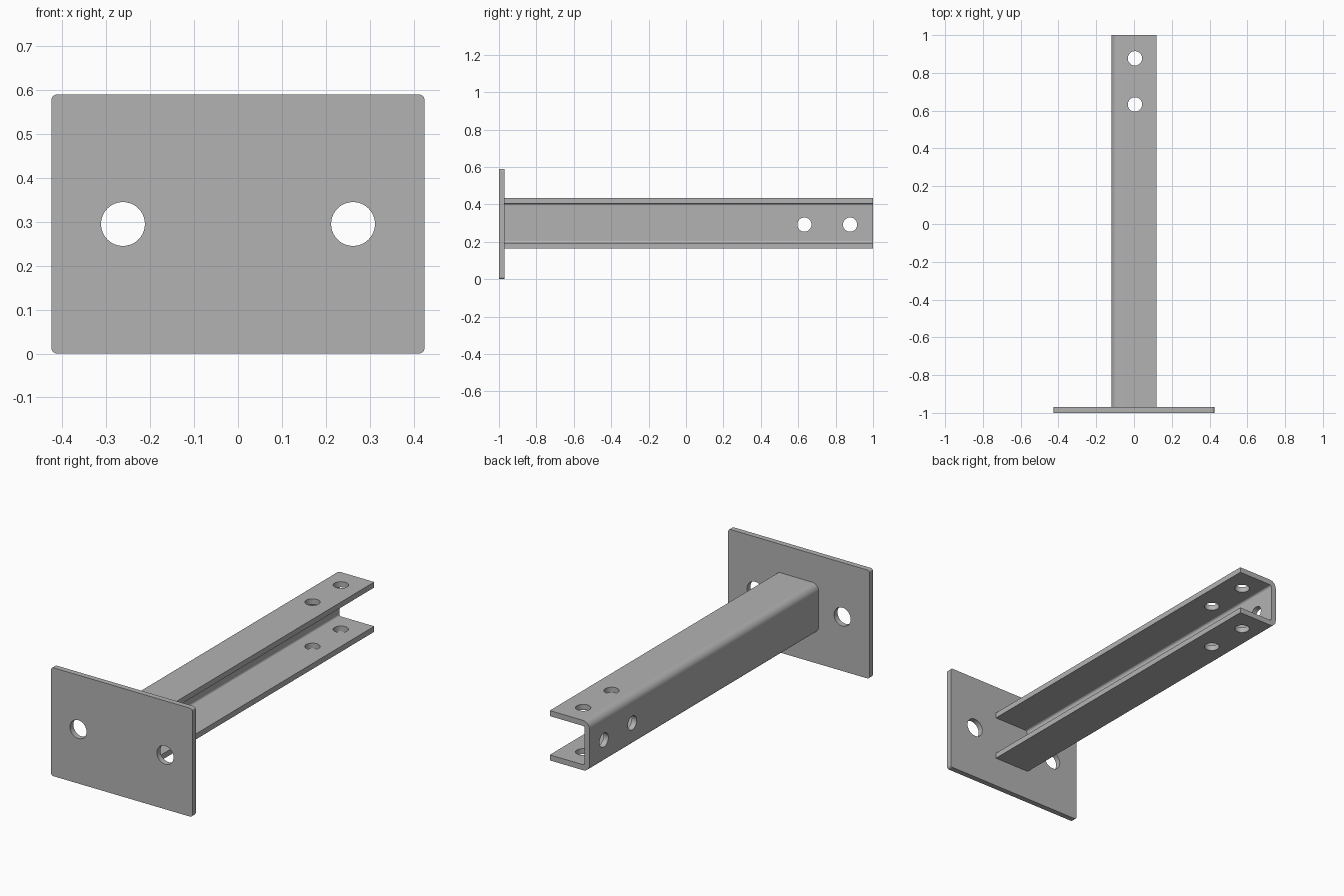
import bpy
import bmesh
import math
from mathutils import Matrix, Vector

cube = bpy.data.objects.get("Cube")
if cube:
    bpy.data.objects.remove(cube, do_unlink=True)

steel = bpy.data.materials.new("grey steel")
steel.use_nodes = True
GREY = (0.45, 0.45, 0.45, 1)
steel.diffuse_color = GREY
steel.node_tree.nodes["Principled BSDF"].inputs["Base Color"].default_value = GREY

PLATE_BACK = -0.97
CENTRE_Z = 0.295


def arc(cx, cz, radius, start, end, steps=8):
    """Points of a rounded corner, angles in degrees."""
    angles = [math.radians(start + (end - start) * i / steps) for i in range(steps + 1)]
    return [(cx + radius * math.cos(a), cz + radius * math.sin(a)) for a in angles]


def extrude_profile(name, profile, y0, y1):
    """Solid made from an x-z outline swept along y."""
    bm = bmesh.new()
    face = bm.faces.new([bm.verts.new((x, y0, z)) for x, z in profile])
    swept = bmesh.ops.extrude_face_region(bm, geom=[face])
    verts = [v for v in swept["geom"] if isinstance(v, bmesh.types.BMVert)]
    bmesh.ops.translate(bm, verts=verts, vec=(0, y1 - y0, 0))
    bmesh.ops.recalc_face_normals(bm, faces=bm.faces)
    mesh = bpy.data.meshes.new(name)
    bm.to_mesh(mesh)
    bm.free()
    mesh.materials.append(steel)
    obj = bpy.data.objects.new(name, mesh)
    bpy.context.collection.objects.link(obj)
    return obj


def drill(obj, centre, axis, radius, depth):
    """Cut a round hole along an axis."""
    rotation = Vector((0, 0, 1)).rotation_difference(Vector(axis)).to_matrix().to_4x4()
    bm = bmesh.new()
    bmesh.ops.create_cone(bm, cap_ends=True, segments=40, radius1=radius,
                          radius2=radius, depth=depth,
                          matrix=Matrix.Translation(centre) @ rotation)
    mesh = bpy.data.meshes.new("hole_cutter")
    bm.to_mesh(mesh)
    bm.free()
    mesh.materials.append(steel)
    cutter = bpy.data.objects.new("hole_cutter", mesh)
    cutter.hide_render = True
    bpy.context.collection.objects.link(cutter)
    cut = obj.modifiers.new("hole", "BOOLEAN")
    cut.operation = "DIFFERENCE"
    cut.solver = "EXACT"
    cut.object = cutter
    bpy.context.view_layer.objects.active = obj
    bpy.ops.object.modifier_apply(modifier=cut.name)
    bpy.data.objects.remove(cutter, do_unlink=True)


def finish(obj):
    bpy.ops.object.select_all(action="DESELECT")
    obj.select_set(True)
    bpy.context.view_layer.objects.active = obj
    bpy.ops.object.shade_smooth_by_angle(angle=math.radians(30))
    weighted = obj.modifiers.new("flat_faces", "WEIGHTED_NORMAL")
    weighted.keep_sharp = True


# Mounting plate with rounded corners and two bolt holes
half_w, height, r = 0.425, 0.59, 0.013
outline = (arc(half_w - r, height - r, r, 0, 90)
           + arc(r - half_w, height - r, r, 90, 180)
           + arc(r - half_w, r, r, 180, 270)
           + arc(half_w - r, r, r, 270, 360))
plate = extrude_profile("mounting_plate", outline, -1, PLATE_BACK)
for side in (-1, 1):
    drill(plate, (side * 0.262, -1, CENTRE_Z), (0, 1, 0), 0.05, 0.3)
finish(plate)

# Channel arm, folded at the web and open towards +x
half, low, high, wall = 0.12, 0.164, 0.435, 0.03
outer, inner = 0.04, 0.012
web = wall - half
section = ([(half, high)]
           + arc(outer - half, high - outer, outer, 90, 180)
           + arc(outer - half, low + outer, outer, 180, 270)
           + [(half, low), (half, low + wall)]
           + arc(web + inner, low + wall + inner, inner, 270, 180)
           + arc(web + inner, high - wall - inner, inner, 180, 90)
           + [(half, high - wall)])
arm = extrude_profile("channel_arm", section, PLATE_BACK, 1)

# Paired holes through the flanges and the web
for y in (0.633, 0.877):
    drill(arm, (0.005, y, CENTRE_Z), (0, 0, 1), 0.038, 0.6)
    drill(arm, (-half, y, CENTRE_Z - 0.003), (1, 0, 0), 0.038, 0.15)
finish(arm)
